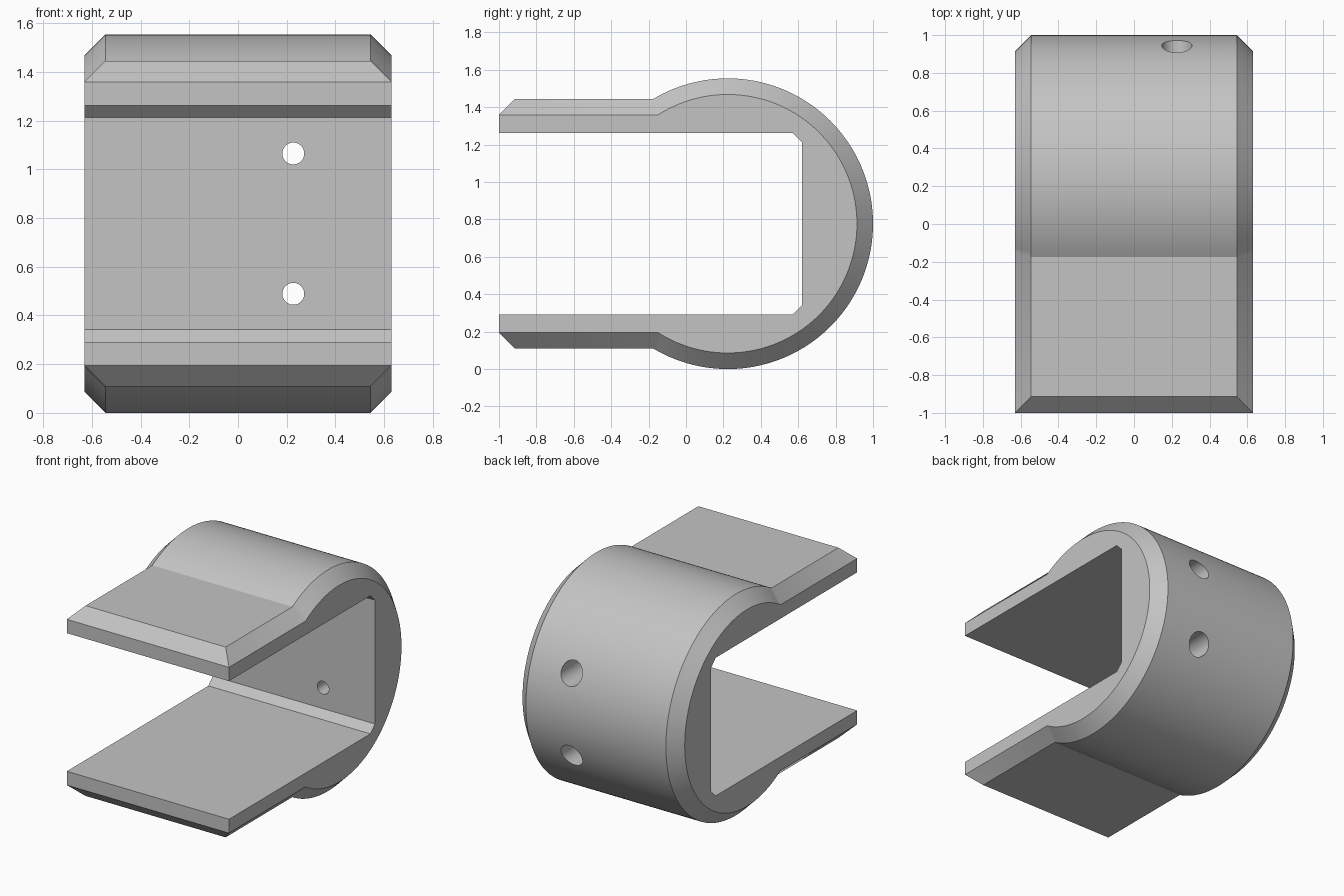
import bpy, bmesh, math

cube = bpy.data.objects.get("Cube")
if cube:
    bpy.data.objects.remove(cube, do_unlink=True)

HALF_W = 0.63       # half width
BEVEL = 0.086       # outer edge chamfer
CY, CZ = 0.223, 0.777
RADIUS = 0.777      # round back
ARM = 0.668         # arm outer face, from the centre height
GAP = 0.485         # arm inner face, from the centre height
WALL_Y = 0.62       # flat back wall of the slot
CORNER = 0.05       # slot corner chamfer
STEPS = 112

grey = bpy.data.materials.new("plain grey")
grey.use_nodes = True
colour = (0.55, 0.55, 0.55, 1)
grey.diffuse_color = colour
grey.node_tree.nodes["Principled BSDF"].inputs["Base Color"].default_value = colour


def outer_path(inset, front):
    """Upper arm tip, round the back, to the lower arm tip."""
    r, arm = RADIUS - inset, ARM - inset
    start = math.pi - math.asin(arm / r)
    arc = [start * (1 - 2 * i / STEPS) for i in range(STEPS + 1)]
    pts = [(CY + r * math.cos(a), CZ + r * math.sin(a)) for a in arc]
    return [(front, CZ + arm)] + pts + [(front, CZ - arm)]


def strip(bm, a, b):
    for i in range(len(a) - 1):
        bm.faces.new((a[i], a[i + 1], b[i + 1], b[i]))


# Clamp body: chamfered outer skin, slot and side faces
upper = [(-1, CZ + GAP), (WALL_Y - CORNER, CZ + GAP), (WALL_Y, CZ + GAP - CORNER)]
slot = upper + [(y, 2 * CZ - z) for y, z in reversed(upper)]
bm = bmesh.new()


def ring(x, path):
    return [bm.verts.new((x, y, z)) for y, z in path]


sides = []
for s in (-1, 1):
    crest = ring(s * (HALF_W - BEVEL), outer_path(0, -1 + BEVEL))
    rim = ring(s * HALF_W, outer_path(BEVEL, -1))
    inner = ring(s * HALF_W, slot)
    strip(bm, crest, rim)
    bm.faces.new(rim + inner[::-1])
    sides.append((crest, rim, inner))
(c0, r0, i0), (c1, r1, i1) = sides
strip(bm, c0, c1)
strip(bm, i0, i1)
for e in (0, -1):   # arm tips
    bm.faces.new((c0[e], c1[e], r1[e], r0[e]))
    bm.faces.new((r0[e], r1[e], i1[e], i0[e]))
bmesh.ops.recalc_face_normals(bm, faces=bm.faces)
mesh = bpy.data.meshes.new("clamp_body")
bm.to_mesh(mesh)
bm.free()
body = bpy.data.objects.new("clamp_body", mesh)
bpy.context.collection.objects.link(body)
mesh.materials.append(grey)


# Screw holes: narrow through the wall, wide from the back
def cut_hole(z, radius, y0, y1):
    bpy.ops.mesh.primitive_cylinder_add(
        vertices=48, radius=radius, depth=y1 - y0,
        location=(0.227, (y0 + y1) / 2, z), rotation=(math.pi / 2, 0, 0))
    cutter = bpy.context.object
    cutter.name = "hole_cutter"
    cutter.hide_render = True
    cutter.data.materials.append(grey)
    bpy.context.view_layer.objects.active = body
    mod = body.modifiers.new("hole", "BOOLEAN")
    mod.operation = "DIFFERENCE"
    mod.solver = "EXACT"
    mod.object = cutter
    bpy.ops.object.modifier_apply(modifier=mod.name)
    bpy.data.objects.remove(cutter, do_unlink=True)


for z in (CZ - 0.288, CZ + 0.288):
    cut_hole(z, 0.045, 0.5, 1.2)
    cut_hole(z, 0.08, 0.72, 1.2)

bpy.ops.object.select_all(action="DESELECT")
body.select_set(True)
bpy.context.view_layer.objects.active = body
bpy.ops.object.shade_smooth_by_angle(angle=math.radians(25))
